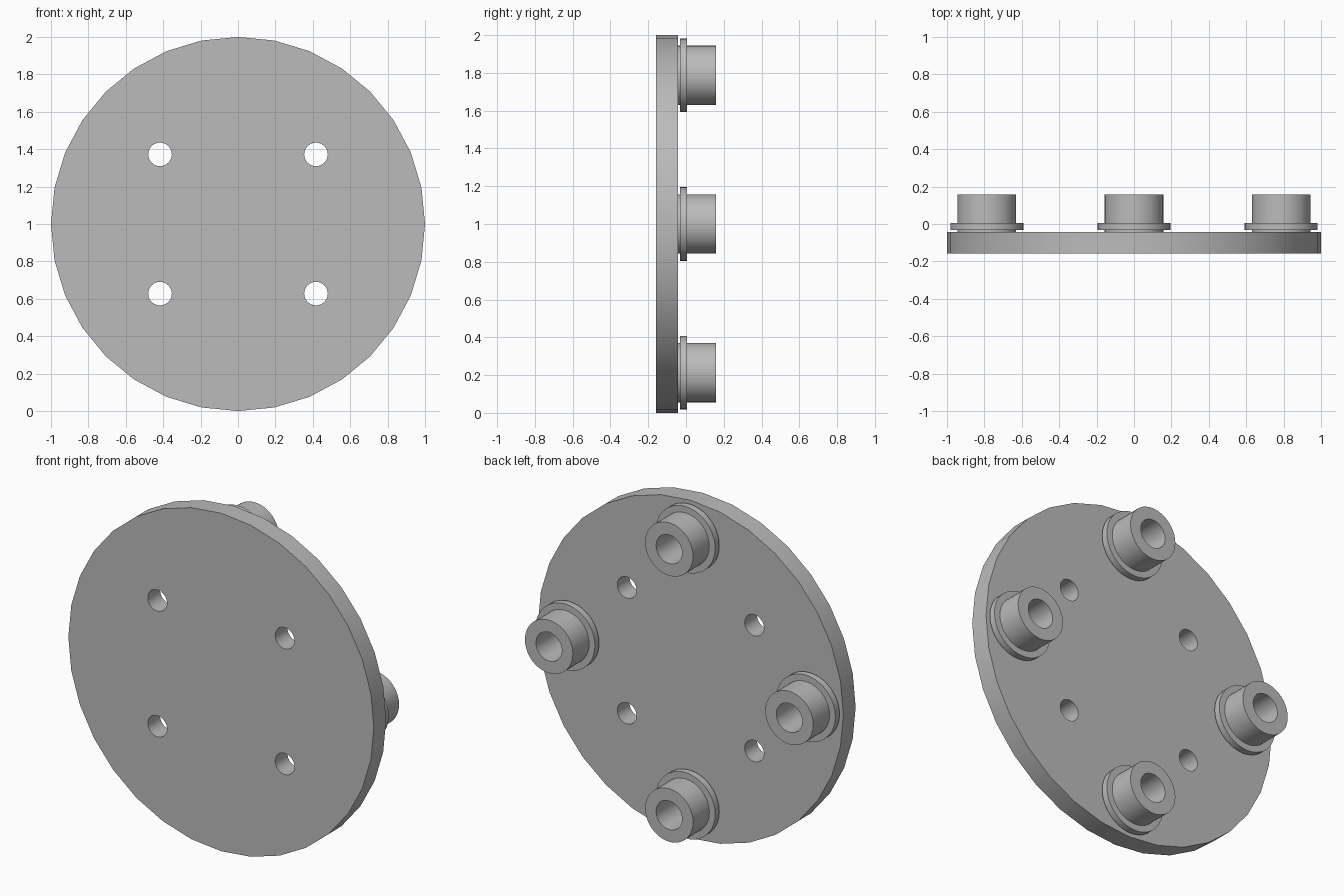
import bpy, bmesh
from math import sin, cos, pi, radians
from mathutils import Vector

cube = bpy.data.objects.get("Cube")
if cube:
    bpy.data.objects.remove(cube)

CENTRE_Z = 1.0
PLATE_FRONT, PLATE_BACK = -0.158, -0.043

grey = bpy.data.materials.new("grey_metal")
grey.use_nodes = True
colour = (0.5, 0.5, 0.5, 1)
grey.diffuse_color = colour
grey.node_tree.nodes["Principled BSDF"].inputs["Base Color"].default_value = colour


def finish(bm, name):
    bmesh.ops.recalc_face_normals(bm, faces=bm.faces)
    mesh = bpy.data.meshes.new(name)
    bm.to_mesh(mesh)
    bm.free()
    mesh.materials.append(grey)
    obj = bpy.data.objects.new(name, mesh)
    bpy.context.collection.objects.link(obj)
    bpy.ops.object.select_all(action='DESELECT')
    obj.select_set(True)
    bpy.context.view_layer.objects.active = obj
    bpy.ops.object.shade_smooth_by_angle(angle=radians(30))
    return obj


def ring(bm, x, y, z, radius, sides):
    """Closed loop of edges facing the y axis."""
    verts = [bm.verts.new((x + radius * cos(2 * pi * i / sides), y,
                           z + radius * sin(2 * pi * i / sides)))
             for i in range(sides)]
    return [bm.edges.new((verts[i - 1], verts[i])) for i in range(sides)]


# Round plate with four through holes
bm = bmesh.new()
outline = ring(bm, 0, PLATE_FRONT, CENTRE_Z, 1.0, 32)
for sx in (-1, 1):
    for sz in (-1, 1):
        outline += ring(bm, sx * 0.417, PLATE_FRONT, CENTRE_Z + sz * 0.372, 0.063, 32)
bmesh.ops.triangle_fill(bm, edges=outline, use_beauty=True)
extruded = bmesh.ops.extrude_face_region(bm, geom=bm.faces[:], use_keep_orig=True)
bmesh.ops.translate(bm, vec=(0, PLATE_BACK - PLATE_FRONT, 0),
                    verts=[v for v in extruded["geom"] if isinstance(v, bmesh.types.BMVert)])
finish(bm, "round_plate")

# Flanged hollow bosses on the back: (radius, y) profile turned about y
BODY, FLANGE, BORE, TOP = 0.157, 0.195, 0.085, 0.158
profile = [(BORE, PLATE_BACK), (BODY, PLATE_BACK), (BODY, -0.033), (FLANGE, -0.033),
           (FLANGE, 0.006), (BODY, 0.006), (BODY, TOP), (BORE, TOP)]
for name, x, z in (("top", 0, 1), ("bottom", 0, -1), ("left", 1, 0), ("right", -1, 0)):
    bm = bmesh.new()
    verts = [bm.verts.new((r, y, 0)) for r, y in profile]
    edges = [bm.edges.new((verts[i - 1], verts[i])) for i in range(len(verts))]
    bmesh.ops.spin(bm, geom=verts + edges, cent=(0, 0, 0), axis=(0, 1, 0),
                   angle=2 * pi, steps=40, use_merge=True)
    bmesh.ops.remove_doubles(bm, verts=bm.verts, dist=0.0005)
    bmesh.ops.translate(bm, verts=bm.verts, vec=Vector((x * 0.787, 0, CENTRE_Z + z * 0.787)))
    finish(bm, name + "_boss")
